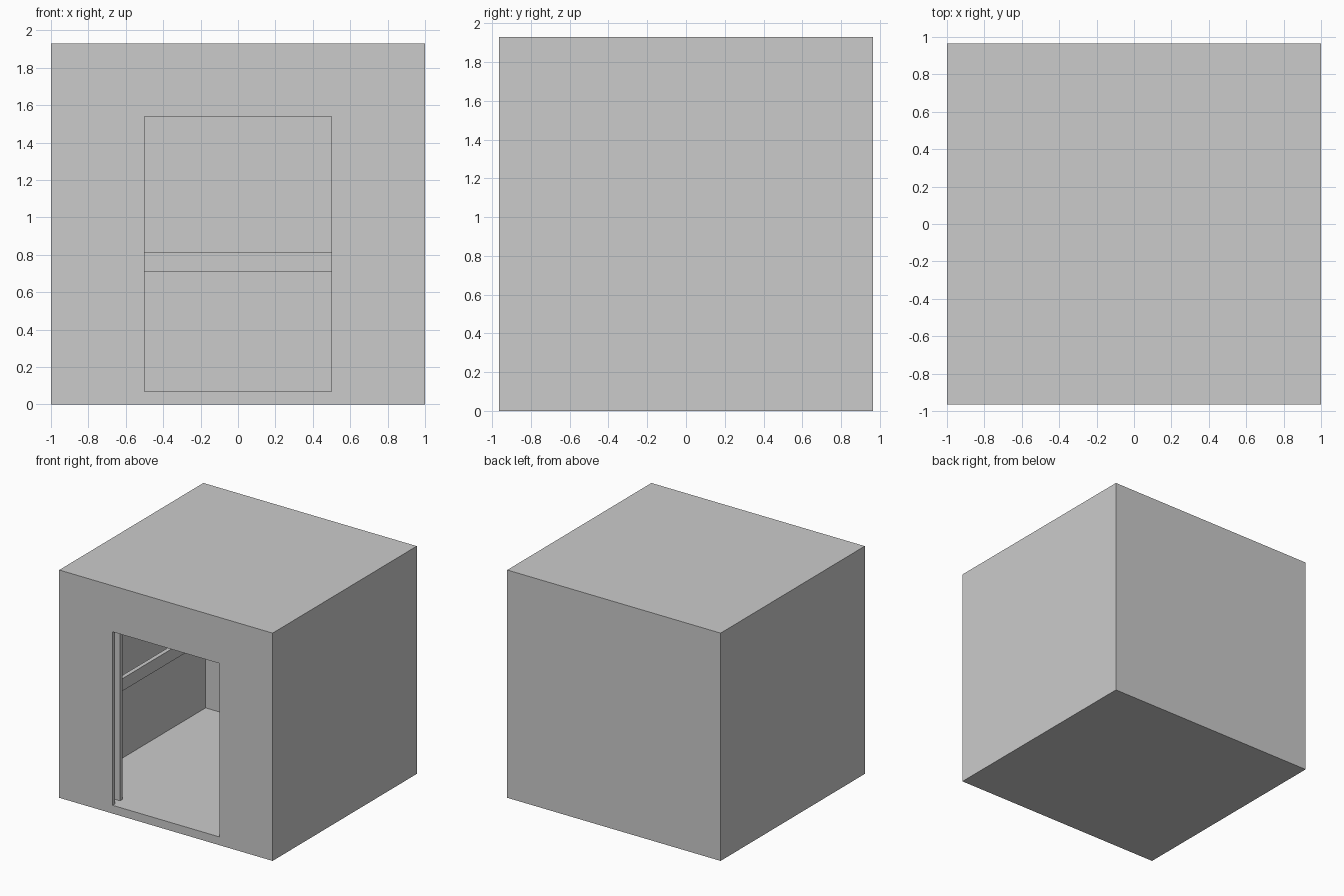
import bpy

if "Cube" in bpy.data.objects:
    bpy.data.objects.remove(bpy.data.objects["Cube"])

W, D, H = 1.0, 0.965, 1.93      # half width, half depth, height
T, S = 0.07, 0.035              # wall and thin panel thickness
DOOR_X, DOOR_Z = 0.5, 1.54      # doorway half width and top


def box_data(x0, x1, y0, y1, z0, z1):
    verts = [(x, y, z) for x in (x0, x1) for y in (y0, y1) for z in (z0, z1)]
    faces = [(0, 1, 3, 2), (4, 6, 7, 5), (0, 4, 5, 1),
             (2, 3, 7, 6), (0, 2, 6, 4), (1, 5, 7, 3)]
    return verts, faces


def box(name, *bounds):
    mesh = bpy.data.meshes.new(name)
    verts, faces = box_data(*bounds)
    mesh.from_pydata(verts, [], faces)
    obj = bpy.data.objects.new(name, mesh)
    bpy.context.collection.objects.link(obj)
    return obj


def cut(target, cutter):
    mod = target.modifiers.new("cut", "BOOLEAN")
    mod.operation, mod.solver, mod.object = "DIFFERENCE", "EXACT", cutter
    cutter.hide_render = True
    cutter.hide_set(True)


# Cabin shell, hollowed out, with the doorway through the front
cabin = box("cabin_shell", -W, W, -D, D, 0, H)
cut(cabin, box("room_cutter", -W + T, W - T, -D + S, D - T, T, H - T))
cut(cabin, box("doorway_cutter", -DOOR_X, DOOR_X, -D - 0.1, -D + 0.1, T, DOOR_Z))

# Inner front panel behind the door slot
y0, y1 = -D + 0.10, -D + 0.135
for side, name in ((-1, "left"), (1, "right")):
    x0, x1 = sorted((side * DOOR_X, side * (W - T)))
    box(f"inner_panel_{name}", x0, x1, y0, y1, T, H - T)
box("inner_panel_lintel", -DOOR_X, DOOR_X, y0, y1, DOOR_Z, H - T)

# Handrails standing off the side and back walls
R0, R1 = 0.71, 0.815            # rail bottom and top
OFF = 0.053                     # gap to the wall
xo, yo = W - T - OFF, D - T - OFF
for side, name in ((-1, "left"), (1, "right")):
    x0, x1 = sorted((side * xo, side * (xo - S)))
    box(f"handrail_{name}", x0, x1, y1, yo, R0, R1)
box("handrail_back", -xo + S, xo - S, yo - S, yo, R0, R1)
